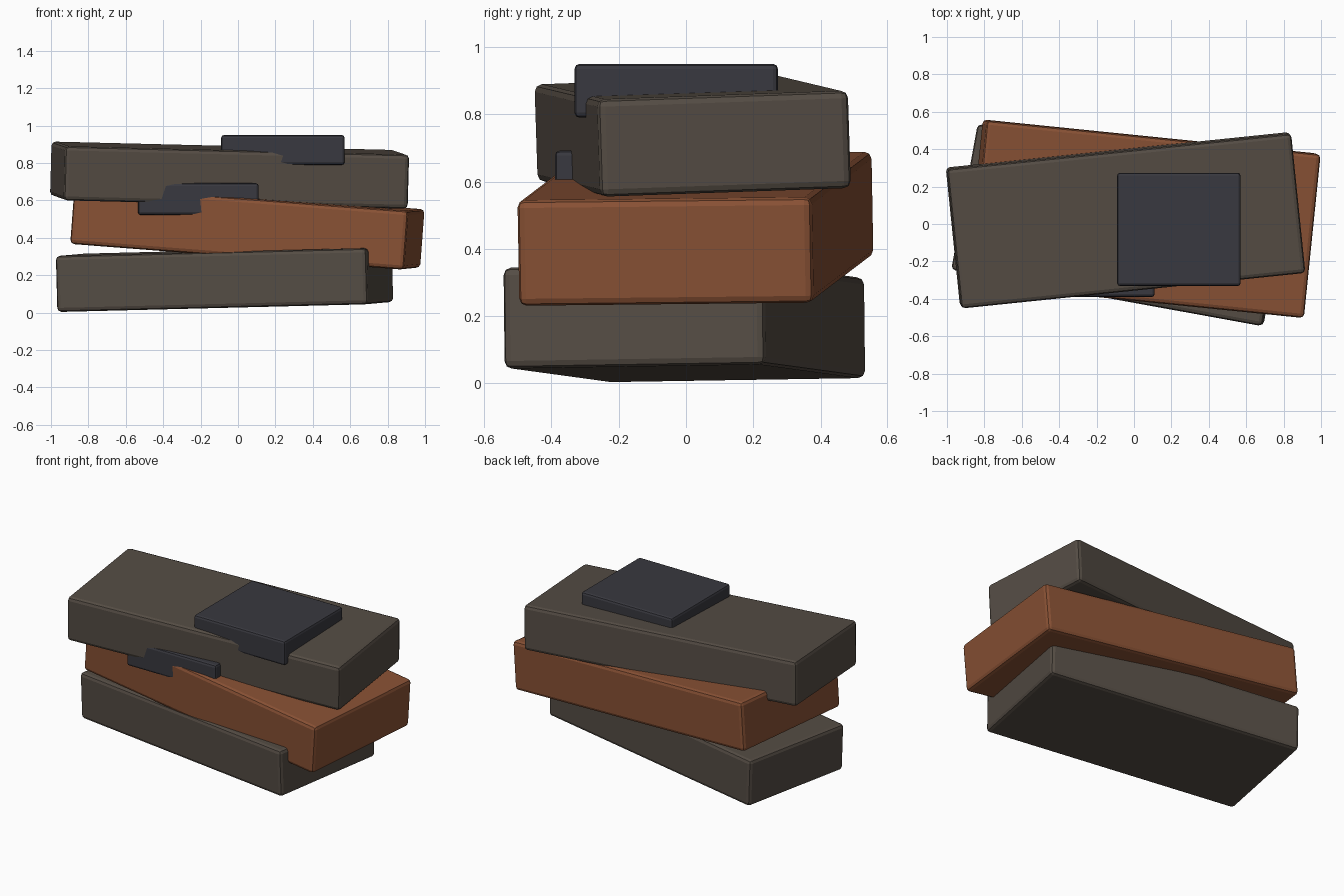
import bpy
import bmesh
from math import radians

if "Cube" in bpy.data.objects:
    bpy.data.objects.remove(bpy.data.objects["Cube"])


def material(name, rgb):
    m = bpy.data.materials.new(name)
    m.diffuse_color = (*rgb, 1.0)
    m.use_nodes = True
    m.node_tree.nodes["Principled BSDF"].inputs["Base Color"].default_value = m.diffuse_color
    return m


STONE = material("dark_stone", (0.09, 0.073, 0.058))
CLAY = material("fired_clay", (0.25, 0.083, 0.035))
SLATE = material("slate", (0.04, 0.04, 0.05))


def block(name, size, loc, rot, mat, bevel):
    """Box with softened edges, rotated by XYZ degrees."""
    mesh = bpy.data.meshes.new(name)
    bm = bmesh.new()
    bmesh.ops.create_cube(bm, size=1.0)
    bmesh.ops.scale(bm, vec=size, verts=bm.verts)
    bm.to_mesh(mesh)
    bm.free()
    mesh.materials.append(mat)
    ob = bpy.data.objects.new(name, mesh)
    bpy.context.collection.objects.link(ob)
    ob.location = loc
    ob.rotation_euler = [radians(a) for a in rot]
    mod = ob.modifiers.new("soft_edges", 'BEVEL')
    mod.width = bevel
    mod.segments = 2
    return ob


# Three slightly askew stacked bricks
block("bottom_brick", (1.69, 0.79, 0.30), (-0.072, -0.005, 0.18),
      (0.9, -1.4, -10.3), STONE, 0.022)
block("middle_brick", (1.80, 0.88, 0.315), (0.05, 0.028, 0.46),
      (0.6, 4.4, -5.8), CLAY, 0.022)
block("top_brick", (1.85, 0.75, 0.29), (-0.045, 0.02, 0.735),
      (2.0, 1.4, 5.9), STONE, 0.022)

# Level slate plates set into the joints
block("lower_plate", (0.645, 0.60, 0.17), (-0.212, -0.09, 0.607),
      (0, 0, 0), SLATE, 0.015)
block("upper_plate", (0.66, 0.605, 0.16), (0.24, -0.029, 0.87),
      (0, 0, 0), SLATE, 0.015)
